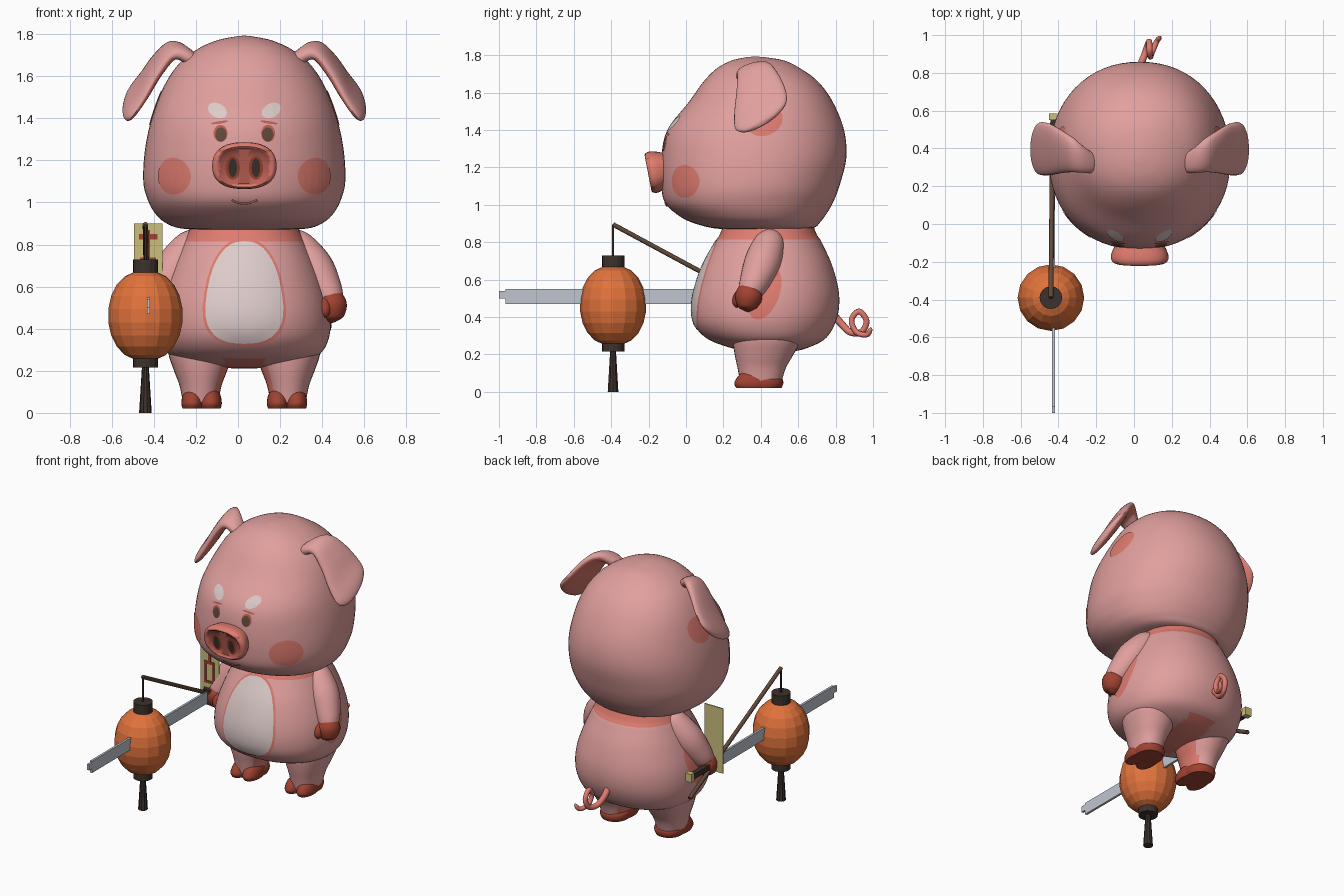
import bpy, bmesh, math
from mathutils import Vector
from mathutils.bvhtree import BVHTree

if "Cube" in bpy.data.objects:
    bpy.data.objects.remove(bpy.data.objects["Cube"])

CX = 0.03  # the pig's own centre line


def material(name, r, g, b):
    m = bpy.data.materials.new(name)
    m.use_nodes = True
    m.diffuse_color = (r, g, b, 1)
    m.node_tree.nodes["Principled BSDF"].inputs["Base Color"].default_value = (r, g, b, 1)
    return m


pink = material("pink skin", .75, .35, .34)
salmon = material("salmon", .74, .2, .16)
rose = material("dark salmon", .5, .12, .09)
white = material("pale belly", .72, .6, .59)
hoof = material("hoof red", .35, .055, .03)
orange = material("lantern orange", .75, .17, .045)
dark = material("dark wood", .045, .032, .026)
brown = material("brown wood", .12, .065, .04)
silver = material("blade silver", .52, .56, .63)
paper = material("paper yellow", .6, .52, .2)


def finish(name, bm, mats, smooth=True):
    mesh = bpy.data.meshes.new(name)
    bm.to_mesh(mesh)
    for m in mats:
        mesh.materials.append(m)
    if smooth:
        mesh.shade_smooth()
        mesh.set_sharp_from_angle(angle=0.9)
    ob = bpy.data.objects.new(name, mesh)
    bpy.context.collection.objects.link(ob)
    tree = BVHTree.FromBMesh(bm)
    bm.free()
    return tree


def skin(name, rings, mats, rule=None, smooth=True):
    """Bridge equal rings of points and cap both ends."""
    bm = bmesh.new()
    loops = [[bm.verts.new(p) for p in ring] for ring in rings]
    n = len(rings[0])
    for a, b in zip(loops, loops[1:]):
        for i in range(n):
            bm.faces.new((a[i], a[(i + 1) % n], b[(i + 1) % n], b[i]))
    bm.faces.new(loops[0])
    bm.faces.new(loops[-1])
    bmesh.ops.recalc_face_normals(bm, faces=bm.faces)
    bm.normal_update()
    if rule:
        for f in bm.faces:
            f.material_index = int(rule(f.normal, f.calc_center_median()))
    return finish(name, bm, mats, smooth)


def spline(rows, n=5):
    """Smooth interpolation through rows of numbers."""
    p = [rows[0]] + list(rows) + [rows[-1]]
    out = []
    for a, b, c, d in zip(p, p[1:], p[2:], p[3:]):
        for k in range(n):
            t = k / n
            out.append([.5 * (2 * y + (z - x) * t + (2 * x - 5 * y + 4 * z - w) * t * t
                              + (3 * y - x - 3 * z + w) * t ** 3) for x, y, z, w in zip(a, b, c, d)])
    return out + [list(rows[-1])]


def oval(n, e=2.0):
    """Unit superellipse."""
    pts = []
    for i in range(n):
        a = 2 * math.pi * i / n
        c, s = math.cos(a), math.sin(a)
        pts.append((math.copysign(abs(c) ** (2 / e), c), math.copysign(abs(s) ** (2 / e), s)))
    return pts


def loft(name, rows, cx, mats, rule=None, n=64, e=2.15):
    """Stack of ovals; each row is height, half width, front y, back y."""
    rings = [[(cx + w * c, (f + b) / 2 + (b - f) / 2 * s, z) for c, s in oval(n, e)]
             for z, w, f, b in spline(rows)]
    return skin(name, rings, mats, rule)


def tube(name, rows, mat, n=16, side=1, cx=0.0, steps=5):
    """Round sweep; each row is x, y, z, radius."""
    pts = spline([(cx + side * x, y, z, r) for x, y, z, r in rows], steps)
    pos = [Vector(p[:3]) for p in pts]
    rings, u = [], Vector((.3, .2, .9))
    for i, p in enumerate(pos):
        t = (pos[min(i + 1, len(pos) - 1)] - pos[max(i - 1, 0)]).normalized()
        u = (u - t * u.dot(t)).normalized()
        v = t.cross(u)
        rings.append([p + (u * c + v * s) * pts[i][3] for c, s in oval(n)])
    return skin(name, rings, [mat])


def lathe(name, profile, loc, mat, n=16):
    rings = [[(loc[0] + r * c, loc[1] + r * s, z) for c, s in oval(n)] for r, z in profile]
    return skin(name, rings, [mat], smooth=False)


def box(name, lo, hi, mat):
    rings = [[(lo[0], lo[1], z), (hi[0], lo[1], z), (hi[0], hi[1], z), (lo[0], hi[1], z)] for z in (lo[2], hi[2])]
    return skin(name, rings, [mat], smooth=False)


def patch(name, tree, at, aim, ru, rv, mat, tilt=0, taper=0, lift=.004, e=2.0):
    """Thin painted shape projected on a surface."""
    aim = Vector(aim).normalized()
    u = aim.cross(Vector((0, 0, 1))).normalized()
    v = u.cross(aim)
    u, v = u * math.cos(tilt) + v * math.sin(tilt), v * math.cos(tilt) - u * math.sin(tilt)
    bm, loops = bmesh.new(), []
    for k in range(1, 8):
        loop = []
        for c, s in oval(32, e):
            c, s = c * k / 7, s * k / 7
            p = Vector(at) + u * c * ru * (1 - taper * s) + v * s * rv
            hit = tree.ray_cast(p - aim, aim)[0] or p
            loop.append(bm.verts.new(hit - aim * lift))
        loops.append(loop)
    bm.faces.new(loops[0])
    for a, b in zip(loops, loops[1:]):
        for i in range(32):
            bm.faces.new((a[i], b[i], b[i - 31], a[i - 31]))
    bm.normal_update()
    for f in bm.faces:
        if f.normal.dot(aim) > 0:
            f.normal_flip()
    finish(name, bm, [mat])


# Head and body
head = loft("head", [(.866, .1, .3, .54), (.87, .22, .2, .63), (.88, .32, .12, .69), (.91, .385, .02, .72),
                     (.95, .425, -.05, .75), (1.01, .458, -.112, .785), (1.1, .48, -.132, .82),
                     (1.25, .472, -.132, .857), (1.4, .44, -.1, .845), (1.55, .383, .015, .785),
                     (1.66, .31, .095, .705), (1.73, .22, .165, .61), (1.77, .13, .24, .53),
                     (1.787, .05, .31, .44), (1.792, .01, .35, .39)], CX, [pink])
body = loft("body", [(.212, .06, .38, .54), (.217, .14, .33, .58), (.235, .27, .24, .65), (.28, .36, .12, .74),
                     (.35, .4, .05, .79), (.44, .41, .03, .817), (.55, .395, .045, .815), (.68, .35, .09, .78),
                     (.78, .305, .145, .735), (.815, .288, .165, .717), (.84, .275, .18, .7),
                     (.89, .25, .2, .68)], CX, [pink, salmon],
            lambda n, c: c.z > .815 or (c.z < .26 and abs(c.x - CX) < .1))
front = (0, 1, 0)
patch("belly_border", body, (CX, 0, .572), front, .19, .256, salmon, taper=.22, lift=.002, e=2.5)
patch("belly", body, (CX, 0, .572), front, .178, .244, white, taper=.22, lift=.005, e=2.5)

# Snout, tipped so its top leans forward
fwd, up = Vector((0, -.982, -.19)), Vector((0, -.19, .982))
rings = [[Vector((CX, -.148, 1.18)) + fwd * d + Vector((.153 * k * c, 0, 0)) + up * .112 * k * s
          for c, s in oval(48, 2.4)]
         for d, k in ((-.05, .8), (-.01, .93), (.015, .99), (.035, 1), (.05, .95), (.056, .88), (.052, .8),
                      (.044, .75), (.042, .4), (.042, .02))]
snout = skin("snout", rings, [salmon, rose],
             lambda n, c: n.dot(fwd) > .3 and abs(c.x - CX) < .118 and abs((c - Vector((0, 0, 1.17))).z) < .085)

# Mouth
smile = []
for i in range(-3, 4):
    p = Vector((CX + i * .02, -1, .995 + .0018 * i * i))
    smile.append((*head.ray_cast(p, Vector(front))[0], .005))
tube("mouth", smile, rose, 8)

for s, tag in ((1, "left"), (-1, "right")):
    def X(v):
        return CX + s * v

    # Face details
    patch(tag + "_nostril_rim", snout, (X(.055), 0, 1.165), front, .034, .056, hoof, lift=.003)
    patch(tag + "_nostril", snout, (X(.055), 0, 1.165), front, .02, .044, dark, lift=.006)
    patch(tag + "_eye_rim", head, (X(.113), 0, 1.328), front, .033, .041, rose, lift=.003)
    patch(tag + "_eye", head, (X(.111), 0, 1.323), front, .027, .034, brown, lift=.006)
    patch(tag + "_eyelash", head, (X(.118), 0, 1.38), front, .042, .006, rose, tilt=-s * .15)
    patch(tag + "_eyebrow", head, (X(.128), 0, 1.437), front, .048, .033, white, tilt=s * .5, lift=.006)
    patch(tag + "_cheek", head, (X(.33), 0, 1.125), (-s, 1, 0), .108, .088, salmon)
    patch(tag + "_ear_shade", head, (X(.4), .42, 1.45), (-s, 0, 0), .1, .08, salmon, tilt=s * .4)
    patch(tag + "_arm_shade", body, (X(.4), .42, .53), (-s, 0, 0), .08, .15, salmon, tilt=-s * .35)

    # Folded ear: x, y, z, half width in y, width lift in z, half thickness
    ear = spline([(.2, .31, 1.62, .03, 0, .03), (.27, .33, 1.695, .06, .01, .034), (.34, .36, 1.722, .085, .03, .035),
                  (.41, .38, 1.655, .11, .05, .032), (.48, .395, 1.55, .137, .066, .03),
                  (.535, .4, 1.475, .135, .07, .028), (.562, .4, 1.435, .085, .045, .02),
                  (.572, .4, 1.423, .02, .01, .006)])
    rings = []
    for i, r in enumerate(ear):
        a, b = ear[max(i - 1, 0)], ear[min(i + 1, len(ear) - 1)]
        w = Vector((0, r[3], r[4]))
        t = Vector((b[0] - a[0], b[1] - a[1], b[2] - a[2])).cross(w).normalized() * r[5]
        ring = [Vector(r[:3]) + w * c + t * k for c, k in oval(24, 2.3)]
        rings.append([(X(p.x), p.y, p.z) for p in ring])
    skin(tag + "_ear", rings, [pink, salmon], lambda n, c: n.dot(Vector((s * .8, 0, .6))) < -.5)

    # Arm with a hoof hand
    tube(tag + "_arm", [(.2, .46, .85, .02), (.215, .455, .835, .055), (.25, .445, .79, .085), (.325, .41, .69, .098),
                        (.38, .37, .595, .083), (.412, .34, .53, .062), (.42, .335, .5, .03)], pink, 24, s, CX)
    tube(tag + "_hand", [(.402, .35, .57, .02), (.405, .347, .56, .055), (.415, .335, .51, .073),
                         (.423, .325, .46, .055), (.426, .322, .44, .03), (.428, .32, .434, .005)], hoof, 24, s, CX)
    tube(tag + "_thumb", [(.39, .33, .55, .02), (.38, .29, .51, .034), (.378, .275, .47, .028),
                          (.378, .27, .45, .005)], hoof, 16, s, CX)

    # Leg and cloven foot
    loft(tag + "_leg", [(.4, .1, .3, .58), (.34, .145, .26, .61), (.28, .152, .25, .615), (.2, .126, .26, .575),
                        (.13, .1, .275, .535), (.05, .084, .29, .51)], X(.208), [pink, salmon],
         lambda n, c: n.x * s < -.8, 32)
    loft(tag + "_heel", [(.02, .085, .32, .51), (.045, .092, .315, .52), (.07, .088, .32, .515),
                         (.088, .06, .35, .49)], X(.203), [hoof], n=32)
    for k in (-1, 1):
        loft(tag + "_toe", [(.02, .046, .27, .44), (.045, .052, .258, .45), (.08, .047, .275, .45),
                            (.102, .034, .3, .44), (.112, .012, .33, .42)], X(.203 + k * .044), [hoof], n=24)

# Curly tail
tube("tail", [(.0, .78, .42, .022), (.0, .83, .365, .02), (.02, .88, .318, .018), (.04, .94, .322, .017),
              (.05, .965, .38, .016), (.052, .925, .43, .016), (.056, .885, .385, .015), (.066, .91, .32, .015),
              (.09, .965, .305, .014), (.105, .985, .33, .012), (.11, .988, .345, .003)], salmon, 12, 1, CX)

# Lantern hanging from a slanted pole
L = (-.44, -.39)
steps = [math.pi * (i + .7) / 10.4 for i in range(10)]
lathe("lantern", [(.178 * math.sin(a) ** .85, .462 - .215 * math.cos(a)) for a in steps], L, orange)
lathe("lantern_top_cap", [(.06, .66), (.06, .73)], L, dark)
lathe("lantern_bottom_cap", [(.06, .215), (.06, .27)], L, dark)
lathe("lantern_tassel", [(.03, 0), (.016, .225)], L, dark, 10)
tube("lantern_string", [(*L, .72, .006), (*L, .895, .006)], dark, 8)
tube("lantern_pole", [(*L, .895, .013), (-.43, .575, .375, .013)], brown, 10)

# Sword
box("blade", (-.433, -.965, .47), (-.418, .28, .55), silver)
box("blade_tip", (-.433, -1, .5), (-.418, -.965, .54), silver)
box("sword_guard", (-.45, .27, .46), (-.4, .295, .56), dark)
box("sword_grip", (-.442, .295, .495), (-.41, .55, .53), dark)
box("sword_pommel", (-.45, .55, .49), (-.405, .585, .545), paper)

# Paper charm with painted bars
box("paper_charm", (-.495, .305, .46), (-.358, .313, .9), paper)
for x0, x1, z0, z1 in ((-.47, -.383, .825, .85), (-.436, -.418, .73, .87), (-.465, -.39, .72, .738),
                       (-.465, -.45, .6, .72), (-.405, -.39, .6, .72), (-.465, -.39, .59, .607),
                       (-.47, -.383, .54, .558)):
    box("charm_bar", (x0, .3, z0), (x1, .305, z1), hoof)
